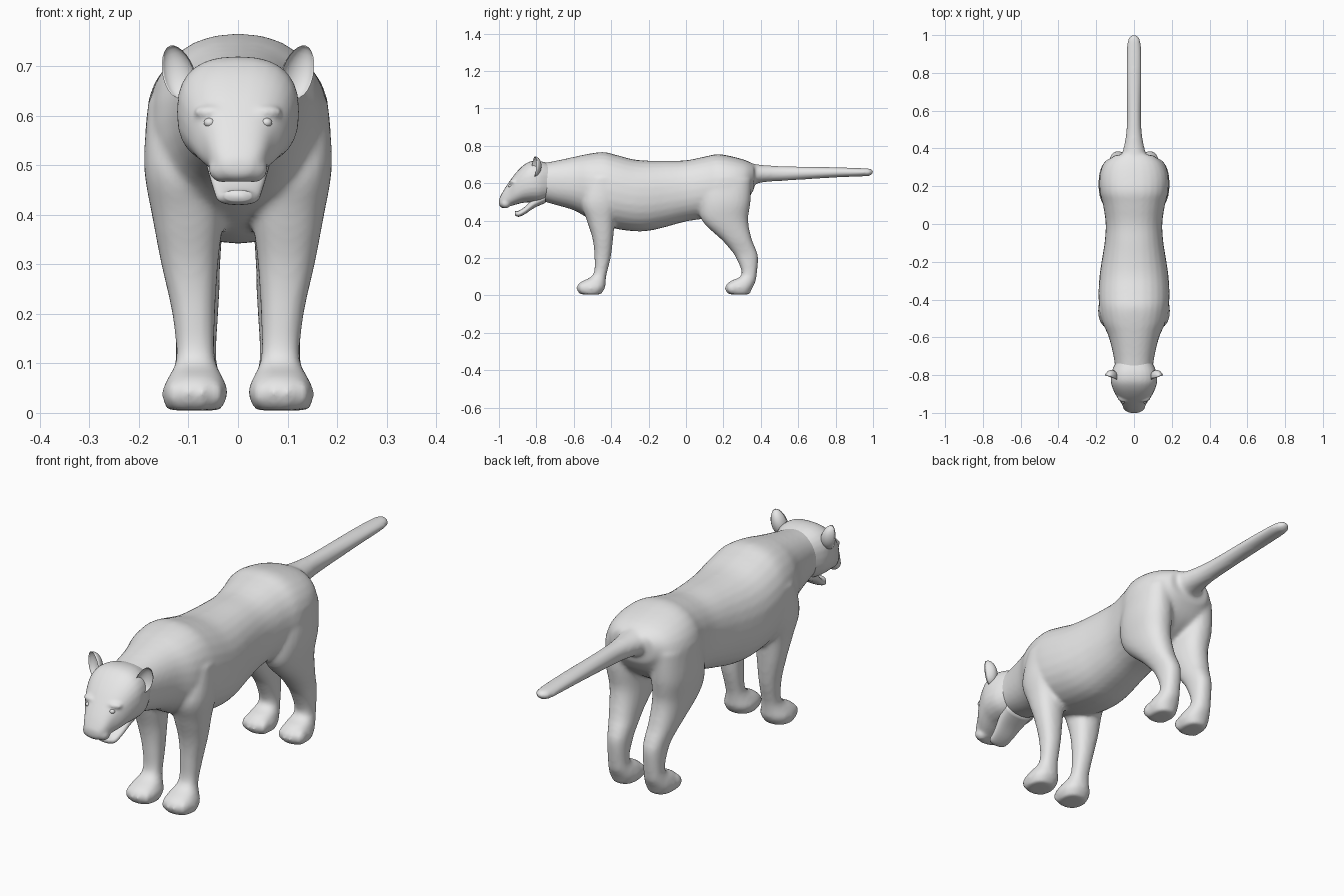
import bpy, bmesh
from math import sin, cos, pi, copysign
from mathutils import Matrix, Vector

if "Cube" in bpy.data.objects:
    bpy.data.objects.remove(bpy.data.objects["Cube"])

grey = bpy.data.materials.new("plain_grey")
grey.use_nodes = True
grey.diffuse_color = (0.8, 0.8, 0.8, 1)
grey.node_tree.nodes["Principled BSDF"].inputs["Base Color"].default_value = grey.diffuse_color


def spline(rows, steps=4):
    """Smooth extra rows through the given rows."""
    rows = [Vector(r) for r in rows]
    out = []
    for i in range(len(rows) - 1):
        b, c = rows[i], rows[i + 1]
        a, d = rows[max(i - 1, 0)], rows[min(i + 2, len(rows) - 1)]
        for k in range(steps):
            t = k / steps
            m0, m1 = (c - a) / 2, (d - b) / 2
            out.append(b * (2*t**3 - 3*t**2 + 1) + m0 * (t**3 - 2*t**2 + t)
                       + c * (3*t**2 - 2*t**3) + m1 * (t**3 - t**2))
    return out + [rows[-1]]


def loft(bm, rows, upright=False, power=2.0, sides=28, mirror=1):
    """Closed skin over rows of (along, low, high, x min, x max)."""
    rings = []
    for along, low, high, left, right in spline(rows):
        ring = []
        for k in range(sides):
            c, s = cos(2 * pi * k / sides), sin(2 * pi * k / sides)
            x = (left + right) / 2 + (right - left) / 2 * copysign(abs(c) ** (2 / power), c)
            u = (low + high) / 2 + (high - low) / 2 * copysign(abs(s) ** (2 / power), s)
            ring.append(bm.verts.new((x * mirror, u, along) if upright else (x, along, u)))
        rings.append(ring)
    for a, b in zip(rings, rings[1:]):
        for k in range(sides):
            j = (k + 1) % sides
            bm.faces.new((a[k], a[j], b[j], b[k]))
    bm.faces.new(rings[0])
    bm.faces.new(rings[-1])


def even(rows):
    """Rows of (along, low, high, half width) made symmetric in x."""
    return [(y, lo, hi, -w, w) for y, lo, hi, w in rows]


def ball(bm, at, size, turn=Matrix()):
    m = Matrix.Translation(at) @ turn @ Matrix.Diagonal((*size, 1))
    return bmesh.ops.create_uvsphere(bm, u_segments=20, v_segments=12, radius=1, matrix=m)["verts"]


def finish(name, bm, voxel=0):
    bmesh.ops.recalc_face_normals(bm, faces=bm.faces)
    mesh = bpy.data.meshes.new(name)
    bm.to_mesh(mesh)
    bm.free()
    obj = bpy.data.objects.new(name, mesh)
    bpy.context.collection.objects.link(obj)
    if voxel:
        remesh = obj.modifiers.new("fuse", "REMESH")
        remesh.mode, remesh.voxel_size = "VOXEL", voxel
        soft = obj.modifiers.new("soften", "SMOOTH")
        soft.factor, soft.iterations = 0.5, 8
        fused = obj.evaluated_get(bpy.context.evaluated_depsgraph_get())
        mesh = bpy.data.meshes.new_from_object(fused)
        obj.modifiers.clear()
        obj.data = mesh
    mesh.materials.clear()
    mesh.materials.append(grey)
    mesh.polygons.foreach_set("use_smooth", [True] * len(mesh.polygons))
    return obj


# Torso with neck
bm = bmesh.new()
loft(bm, even([
    (-.82, .52, .70, .095), (-.72, .49, .715, .105), (-.6, .455, .74, .133),
    (-.52, .41, .757, .168), (-.44, .375, .766, .184), (-.37, .355, .75, .188),
    (-.28, .343, .727, .183), (-.2, .345, .72, .172), (-.1, .368, .72, .156),
    (0, .395, .722, .15), (.1, .41, .742, .164), (.17, .42, .755, .182),
    (.25, .45, .742, .182), (.32, .5, .722, .155), (.365, .57, .70, .1)]), power=2.25)

# Tail
loft(bm, even([
    (.28, .55, .72, .09), (.37, .595, .702, .064), (.45, .608, .694, .046),
    (.55, .614, .69, .038), (.8, .63, .685, .04), (.95, .636, .68, .037),
    (.985, .64, .677, .028), (1.0, .652, .668, .014)]))

# Legs and paws
front_leg = [
    (.005, -.565, -.455, .035, .143), (.04, -.583, -.433, .02, .154),
    (.07, -.565, -.43, .03, .142), (.11, -.497, -.425, .046, .125),
    (.2, -.489, -.403, .046, .133), (.3, -.499, -.39, .04, .155),
    (.4, -.53, -.38, .03, .174), (.5, -.56, -.36, .03, .19), (.63, -.52, -.37, .04, .182)]
rear_leg = [
    (.005, .228, .34, .038, .132), (.04, .21, .355, .025, .145),
    (.075, .235, .372, .034, .136), (.11, .298, .378, .044, .126),
    (.2, .268, .386, .04, .129), (.25, .233, .372, .037, .138),
    (.3, .188, .352, .036, .152), (.4, .085, .332, .03, .174),
    (.5, .075, .345, .03, .188), (.62, .1, .35, .04, .18)]
for side in (1, -1):
    for leg, toe_y in ((front_leg, -.555), (rear_leg, .238)):
        loft(bm, leg, upright=True, power=2.3, mirror=side)
        for k in range(4):
            x = .045 + .028 * k
            y = toe_y + (.012 if k in (0, 3) else 0)
            ball(bm, (side * x, y, .038), (.017, .032, .03))
finish("body", bm, voxel=.009)

# Head with muzzle, brows and cheeks
bm = bmesh.new()
loft(bm, even([
    (-.72, .52, .70, .09), (-.78, .5, .718, .118), (-.83, .497, .717, .123),
    (-.87, .495, .695, .113), (-.91, .485, .655, .094), (-.945, .475, .608, .07),
    (-.975, .466, .562, .054), (-.992, .473, .53, .04), (-1.0, .485, .512, .022)]), power=2.5)
for side in (1, -1):
    ball(bm, (side * .05, -.918, .607), (.04, .026, .016))
    ball(bm, (side * .03, -.965, .492), (.03, .028, .027))
finish("head", bm, voxel=.006)

# Open lower jaw
bm = bmesh.new()
loft(bm, even([
    (-.75, .495, .56, .07), (-.81, .468, .525, .062), (-.86, .435, .475, .05),
    (-.895, .42, .452, .042), (-.915, .428, .45, .026)]), power=2.4)
finish("lower_jaw", bm)

# Nose pad
bm = bmesh.new()
ball(bm, (0, -.988, .502), (.03, .012, .014))
finish("nose", bm)

for side, word in ((1, "left"), (-1, "right")):
    # Cupped ear: the front half of a ball is pressed inward
    bm = bmesh.new()
    verts = ball(bm, (0, 0, 0), (1, 1, 1))
    for v in verts:
        if v.co.y < 0:
            v.co.y *= -.6
        v.co.x *= 1 - .12 * v.co.z
    place = (Matrix.Translation((side * .122, -.812, .688)) @ Matrix.Rotation(side * .35, 4, "Z")
             @ Matrix.Rotation(side * .3, 4, "Y") @ Matrix.Diagonal((.033, .04, .056, 1)))
    bmesh.ops.transform(bm, matrix=place, verts=bm.verts)
    finish(word + "_ear", bm)

    # Eye
    bm = bmesh.new()
    ball(bm, (side * .057, -.938, .586), (.012, .012, .01))
    finish(word + "_eye", bm)
